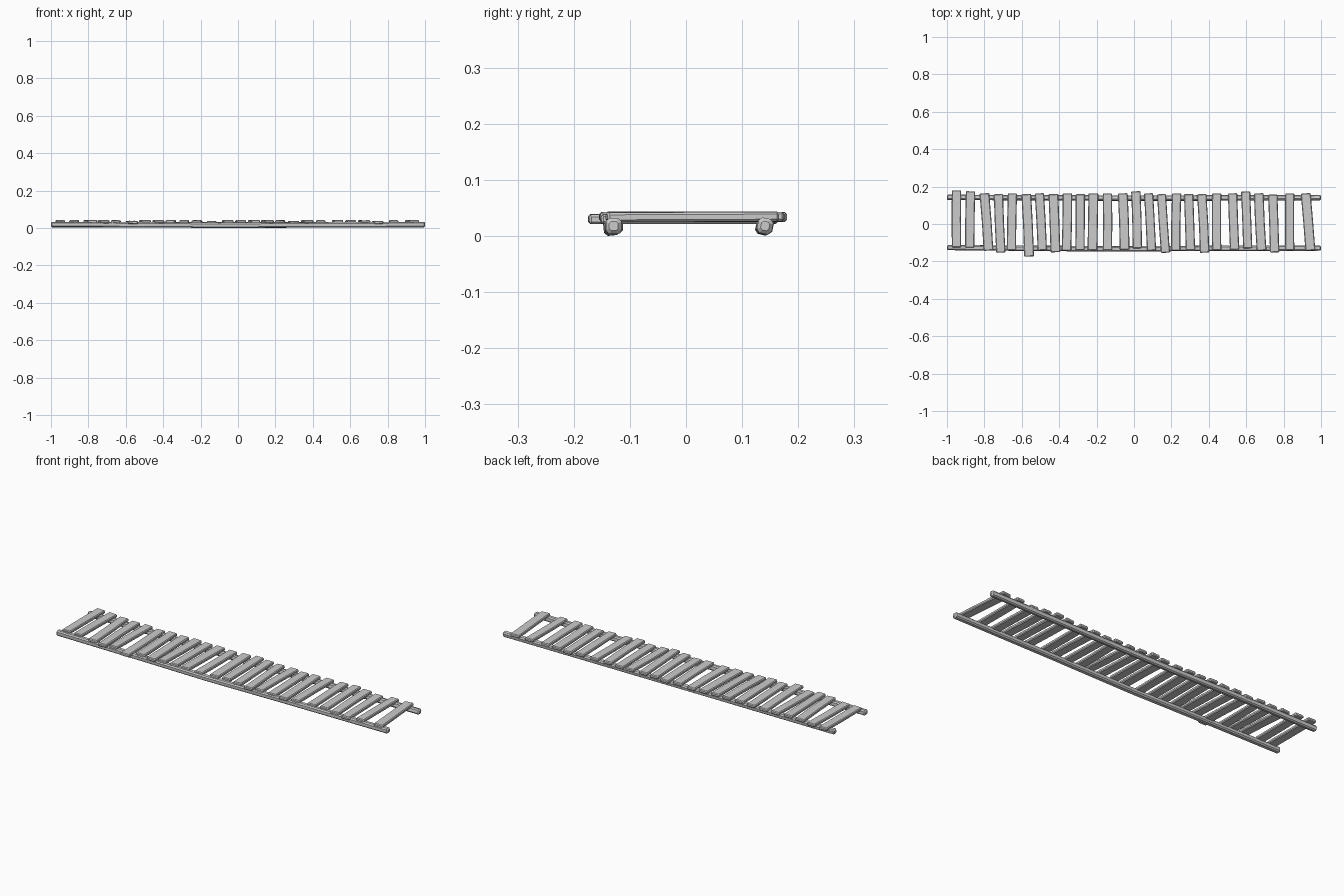
import bpy, bmesh, random
from mathutils import Vector, Matrix

if "Cube" in bpy.data.objects:
    bpy.data.objects.remove(bpy.data.objects["Cube"])

random.seed(4)


def beam(name, path, width, height, chamfer, twists):
    """Rough hewn timber: chamfered rectangle lofted along a path, ends tapered."""
    pts = [Vector(p) for p in path]
    axis = (pts[-1] - pts[0]).normalized()
    side = Vector((0, 0, 1)).cross(axis).normalized()
    up = axis.cross(side)
    # narrower end rings make the chamfered ends
    rings = [(pts[0], twists[0], chamfer)]
    for i, p in enumerate(pts):
        q = p + axis * chamfer if i == 0 else p - axis * chamfer if i == len(pts) - 1 else p
        rings.append((q, twists[i], 0))
    rings.append((pts[-1], twists[-1], chamfer))
    bm = bmesh.new()
    loops = []
    for p, twist, inset in rings:
        w, h, c = width / 2 - inset, height / 2 - inset, chamfer * (0.6 if inset else 1)
        profile = [(w, -h + c), (w, h - c), (w - c, h), (-w + c, h),
                   (-w, h - c), (-w, -h + c), (-w + c, -h), (w - c, -h)]
        rot = Matrix.Rotation(twist, 3, axis)
        loops.append([bm.verts.new(p + rot @ (side * a + up * b)) for a, b in profile])
    for a, b in zip(loops, loops[1:]):
        for i in range(8):
            j = (i + 1) % 8
            bm.faces.new((a[i], a[j], b[j], b[i]))
    bm.faces.new(loops[0][::-1])
    bm.faces.new(loops[-1])
    bmesh.ops.recalc_face_normals(bm, faces=bm.faces)
    mesh = bpy.data.meshes.new(name)
    bm.to_mesh(mesh)
    bm.free()
    bpy.context.collection.objects.link(bpy.data.objects.new(name, mesh))


# Two long rails, slightly bowed and twisted
beam("front_rail", [(-1, -.126, .019), (-.5, -.13, .018), (-.1, -.133, .015),
                    (.4, -.13, .017), (1, -.129, .018)],
     .028, .028, .006, [0, .08, .1, .04, 0])
beam("back_rail", [(-1, .142, .018), (-.5, .141, .018), (-.1, .138, .016),
                   (.4, .139, .017), (1, .141, .018)],
     .027, .028, .006, [-.2, -.1, -.25, -.2, -.2])

# Cross planks: x at the back end, x at the front end, y back, y front
planks = [
    (-.949, -.949, .18, -.125), (-.874, -.878, .175, -.126), (-.80, -.778, .164, -.142),
    (-.725, -.712, .16, -.153), (-.65, -.655, .164, -.141), (-.576, -.561, .16, -.174),
    (-.506, -.49, .164, -.141), (-.431, -.42, .16, -.151), (-.356, -.361, .164, -.142),
    (-.287, -.289, .16, -.14), (-.217, -.222, .164, -.141), (-.142, -.142, .164, -.141),
    (-.06, -.05, .164, -.137), (.01, .018, .175, -.13), (.078, .094, .164, -.142),
    (.147, .168, .16, -.154), (.228, .223, .164, -.142), (.292, .302, .16, -.141),
    (.362, .378, .16, -.153), (.442, .442, .164, -.141), (.527, .538, .164, -.137),
    (.597, .608, .174, -.13), (.667, .682, .164, -.142), (.742, .752, .157, -.152),
    (.833, .833, .164, -.141), (.918, .943, .164, -.142)]
heights = [.034, .034, .035, .034, .033, .030]
for n, (xb, xf, yb, yf) in enumerate(planks):
    z = heights[n % 6]
    bend = random.uniform(-.002, .002)
    path = [(xf, yf, z), ((xf + xb) / 2 + bend, (yf + yb) / 2, z), (xb, yb, z)]
    tw = random.uniform(-.03, .03)
    beam(f"plank_{n + 1:02d}", path, random.uniform(.048, .053), .017, .004, [tw, 0, -tw])
